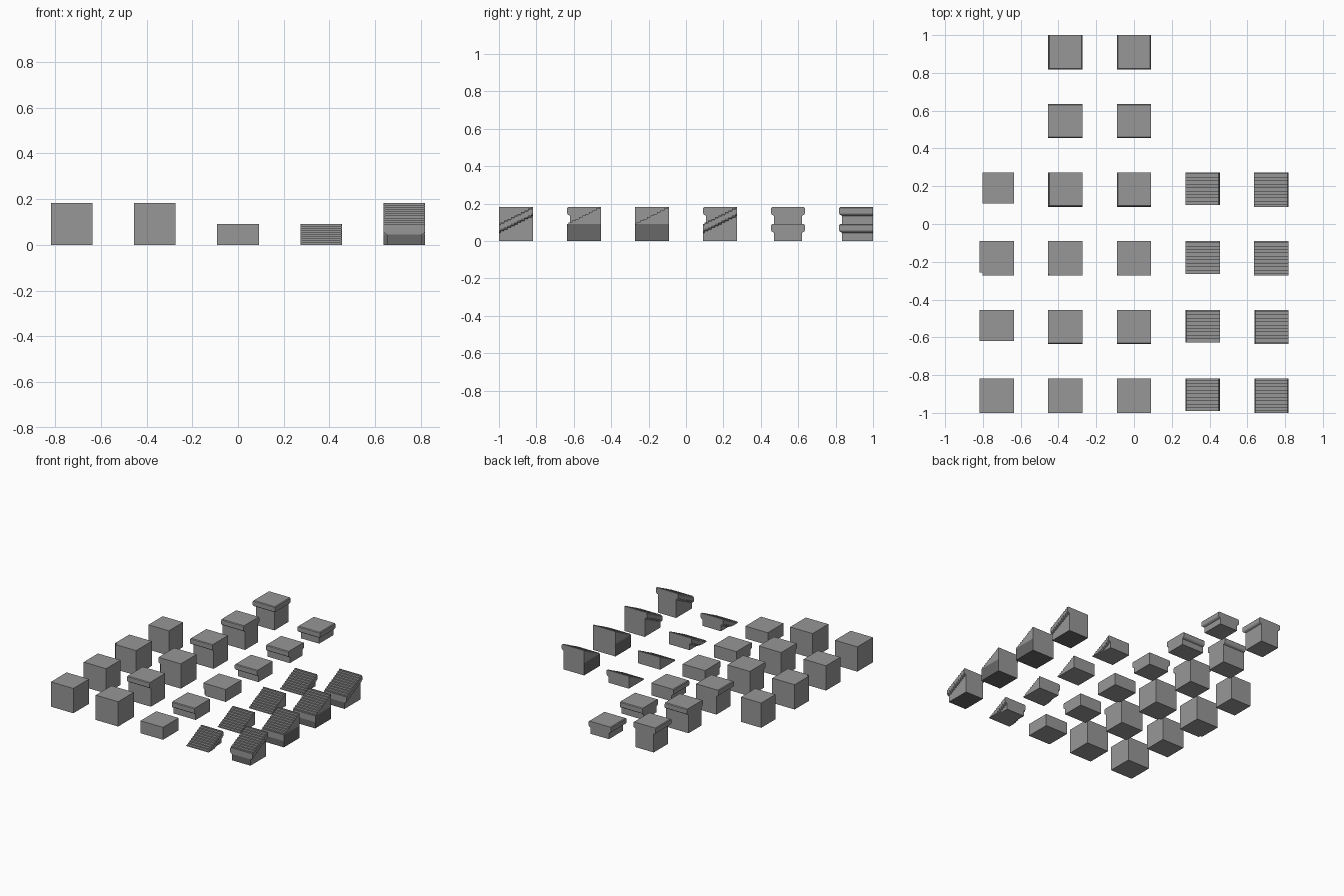
import bpy, bmesh

if "Cube" in bpy.data.objects:
    bpy.data.objects.remove(bpy.data.objects["Cube"])

U = 2 / 11            # tile size
H = U / 2             # half tile
INSET = 0.0165        # wall set-back below the moulding

# moulding profile: (inset from tile edge, distance below the top)
MOULD = [(0.006, 0), (0.001, 0.005), (0.0003, 0.011), (0.0003, 0.034),
         (0.005, 0.041), (INSET, 0.047)]

COLS = [-4 * U, -2 * U, 0, 2 * U, 4 * U]
ROWS = [(-5 + 2 * i) * U for i in range(6)]


def material(name, v):
    m = bpy.data.materials.new(name)
    m.diffuse_color = (v, v, v, 1)
    m.use_nodes = True
    m.node_tree.nodes["Principled BSDF"].inputs["Base Color"].default_value = m.diffuse_color
    return m


STONE = material("grey stone", 0.31)
DARK = material("dark stone", 0.14)


def finish(bm, name, x, y):
    bmesh.ops.remove_doubles(bm, verts=bm.verts, dist=0.00005)
    me = bpy.data.meshes.new(name)
    bm.to_mesh(me)
    bm.free()
    me.materials.append(STONE)
    me.materials.append(DARK)
    ob = bpy.data.objects.new(name, me)
    ob.location = (x, y, 0)
    bpy.context.collection.objects.link(ob)


def loft(bm, rings):
    vs = [[bm.verts.new(p) for p in r] for r in rings]
    n = len(vs[0])
    bm.faces.new(vs[0])
    bm.faces.new(vs[-1][::-1])
    for a, b in zip(vs, vs[1:]):
        for i in range(n):
            j = (i + 1) % n
            bm.faces.new((a[i], b[i], b[j], a[j]))


def footprint(sides, d, z):
    """Tile outline set back by d on the given sides; N cuts the front left corner."""
    l = -H + (d if "L" in sides else 0)
    r = H - (d if "R" in sides else 0)
    f = -H + (d if "F" in sides else 0)
    b = H - (d if "B" in sides else 0)
    if "N" in sides:
        return [(-H + d, -H, z), (H, -H, z), (H, H, z), (-H, H, z),
                (-H, -H + d, z), (-H + d, -H + d, z)]
    return [(l, f, z), (r, f, z), (r, b, z), (l, b, z)]


def block(name, x, y, sides, top, moulded):
    bm = bmesh.new()
    if not sides:
        prof = [(0, 0)]
    else:
        prof = MOULD if moulded else [(INSET, 0)]
    rings = [footprint(sides, d, top - dz) for d, dz in prof]
    rings.append(footprint(sides, prof[-1][0], 0))
    loft(bm, rings)
    bmesh.ops.recalc_face_normals(bm, faces=bm.faces)
    finish(bm, name, x, y)


def stairs(name, x, y, sides, base):
    """Ten shallow steps, with the moulding stepping along chosen sides."""
    bm = bmesh.new()
    d, rise = U / 10, H / 10
    for i in range(0 if base else 1, 11):
        zt = base + i * rise
        y0, y1 = max(-H, -H + (i - 0.5) * d), min(H, -H + (i + 0.5) * d)

        def edge(side):
            if side in sides:
                p = [(H - a, max(0, zt - dz)) for a, dz in MOULD]
                return p + [(H - INSET, 0)]
            p = [(H, zt)]
            if base and i:
                p.append((H, base))
            return p + [(H, 0)]

        ring = edge("R") + [(-a, z) for a, z in reversed(edge("L"))]
        clean = [p for k, p in enumerate(ring) if p != ring[k - 1]]
        part = bmesh.new()
        loft(part, [[(a, yy, z) for a, z in clean] for yy in (y0, y1)])
        bmesh.ops.recalc_face_normals(part, faces=part.faces)
        if base and i == 0:
            # split the front riser below the moulding
            bmesh.ops.bisect_plane(part, geom=part.verts[:] + part.edges[:] + part.faces[:],
                                   plane_co=(0, 0, base - 0.045), plane_no=(0, 0, 1))
        tmp = bpy.data.meshes.new("step")
        part.to_mesh(tmp)
        part.free()
        bm.from_mesh(tmp)
        bpy.data.meshes.remove(tmp)
    # dark lower base under the tall stairs
    if base:
        for f in bm.faces:
            n, c = f.normal, f.calc_center_median()
            plain = (n.x > 0.9 and "R" not in sides) or (n.x < -0.9 and "L" not in sides)
            if n.z < -0.9 and c.z < 0.001:
                f.material_index = 1
            elif plain and c.z < base:
                f.material_index = 1
            elif n.y < -0.9 and c.z < base - 0.045 and c.y < -H + 0.001:
                f.material_index = 1
    finish(bm, name, x, y)


# plain wall blocks, then moulded blocks at full and half height
kinds = [("full", ""), ("side", "F"), ("inner_corner", "N"), ("outer_corner", "LF"),
         ("double_side", "FB"), ("end", "LFR")]
for k, (kind, sides) in enumerate(kinds):
    if k < 4:
        block("wall_" + kind, COLS[0], ROWS[k], sides, U, False)
    block("moulded_block_" + kind, COLS[1], ROWS[k], sides, U, True)
    block("moulded_slab_" + kind, COLS[2], ROWS[k], sides, H, True)

# low and tall stairs with moulding on both, left, neither and right side
for k, (kind, sides) in enumerate([("both", "LR"), ("left", "L"), ("middle", ""), ("right", "R")]):
    stairs("low_stairs_" + kind, COLS[3], ROWS[k], sides, 0)
    stairs("tall_stairs_" + kind, COLS[4], ROWS[k], sides, H)
